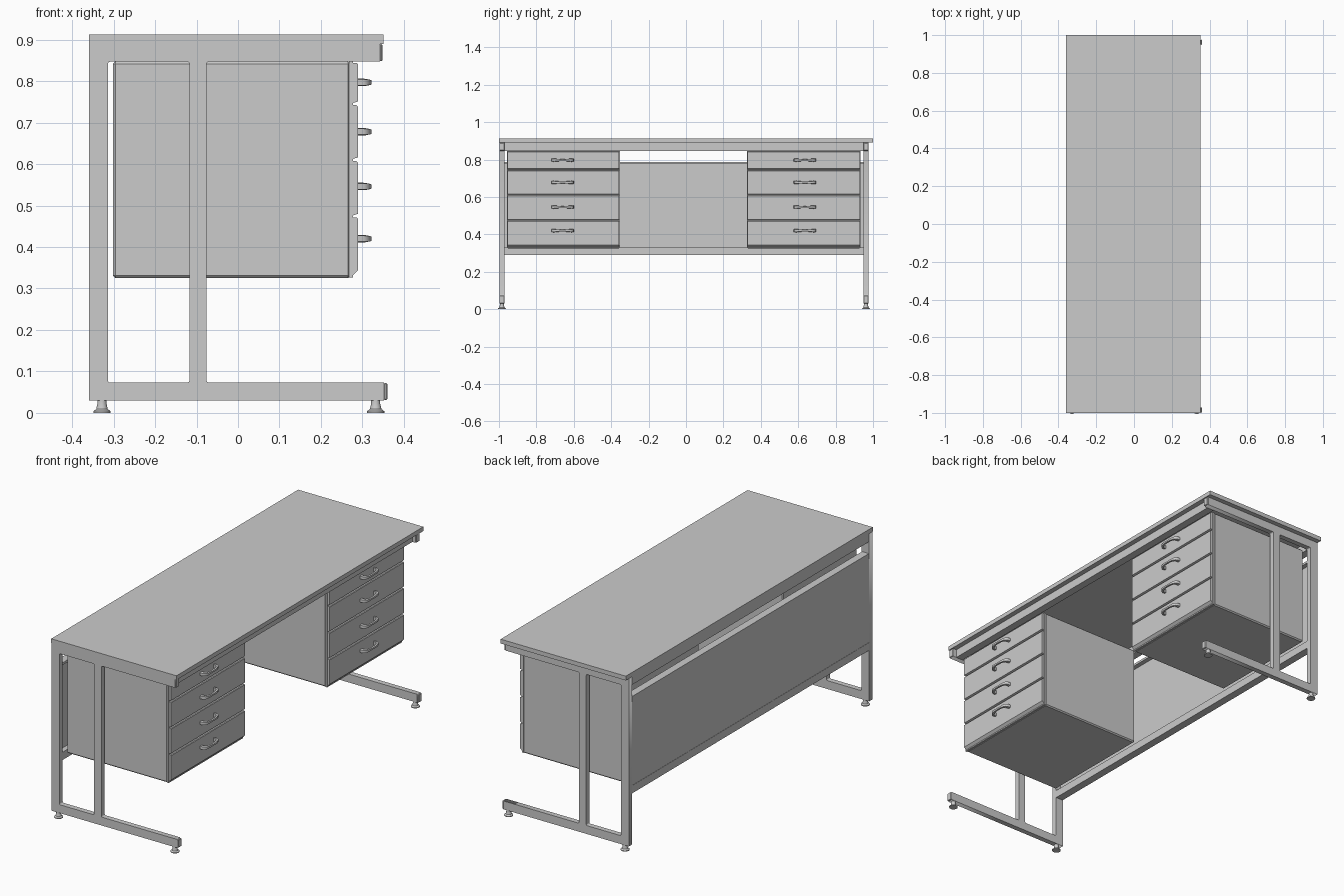
import bpy, bmesh, math
from mathutils import Vector, Matrix

if "Cube" in bpy.data.objects:
    bpy.data.objects.remove(bpy.data.objects["Cube"])


def finish(name, bm, smooth=False):
    bmesh.ops.recalc_face_normals(bm, faces=bm.faces)
    me = bpy.data.meshes.new(name)
    bm.to_mesh(me)
    bm.free()
    ob = bpy.data.objects.new(name, me)
    bpy.context.collection.objects.link(ob)
    if smooth:
        bpy.ops.object.select_all(action='DESELECT')
        ob.select_set(True)
        bpy.context.view_layer.objects.active = ob
        bpy.ops.object.shade_smooth_by_angle(angle=math.radians(40))
    return ob


def box(name, x0, x1, y0, y1, z0, z1, bevel=0):
    bm = bmesh.new()
    bmesh.ops.create_cube(bm, size=1)
    for v in bm.verts:
        v.co = ((x0, x1)[v.co.x > 0], (y0, y1)[v.co.y > 0], (z0, z1)[v.co.z > 0])
    if bevel:
        bmesh.ops.bevel(bm, geom=bm.edges[:], offset=bevel, segments=1, affect='EDGES')
    return finish(name, bm)


def rounded(pts, corners, r=0.006, n=4):
    # polygon outline with the chosen corners filleted
    out = []
    for i, p in enumerate(pts):
        p = Vector(p)
        if i not in corners:
            out.append(p)
            continue
        a = p + (Vector(pts[i - 1]) - p).normalized() * r
        b = p + (Vector(pts[(i + 1) % len(pts)]) - p).normalized() * r
        c = a + b - p
        for k in range(n + 1):
            t = k / n * math.pi / 2
            out.append(c + (a - c) * math.cos(t) + (b - c) * math.sin(t))
    return out


def frame(name, y, half):
    # side frame: C-shaped outline with one window
    cu = bpy.data.curves.new(name, 'CURVE')
    cu.dimensions = '2D'
    cu.fill_mode = 'BOTH'
    cu.extrude = half
    outer = [(-.359, .03), (.352, .03), (.352, .073), (-.076, .073),
             (-.076, .847), (.342, .847), (.342, .89), (-.359, .89)]
    hole = [(-.314, .073), (-.117, .073), (-.117, .847), (-.314, .847)]
    for pts in (rounded(outer, (3, 4)), rounded(hole, (0, 1, 2, 3))):
        sp = cu.splines.new('POLY')
        sp.points.add(len(pts) - 1)
        for q, p in zip(sp.points, pts):
            q.co = (p.x, p.y, 0, 1)
        sp.use_cyclic_u = True
    ob = bpy.data.objects.new(name, cu)
    bpy.context.collection.objects.link(ob)
    ob.rotation_euler = (math.pi / 2, 0, 0)
    ob.location.y = y
    bpy.ops.object.select_all(action='DESELECT')
    ob.select_set(True)
    bpy.context.view_layer.objects.active = ob
    bpy.ops.object.convert(target='MESH')


def foot(name, x, y):
    # levelling foot: disc, flared cone and stem
    bm = bmesh.new()
    prof = [(.021, 0), (.021, .004), (.014, .009), (.011, .022), (.011, .031)]
    for (r0, z0), (r1, z1) in zip(prof, prof[1:]):
        bmesh.ops.create_cone(bm, segments=24, radius1=r0, radius2=r1, depth=z1 - z0,
                              cap_ends=(z0 == 0),
                              matrix=Matrix.Translation((x, y, (z0 + z1) / 2)))
    bmesh.ops.remove_doubles(bm, verts=bm.verts, dist=1e-5)
    finish(name, bm, True)


def handle(name, y, z):
    # bow handle: wide at the ends, waisted in the middle
    half = [(-.060, .289, -.047, .289, .009), (-.059, .304, -.047, .302, .009),
            (-.053, .314, -.043, .308, .0085), (-.040, .320, -.035, .312, .0075),
            (-.020, .322, -.020, .314, .006), (0, .322, 0, .314, .005)]
    st = half + [(-a, b, -c, d, h) for a, b, c, d, h in half[-2::-1]]
    bm = bmesh.new()
    rings = []
    for yo, xo, yi, xi, h in st:
        rings.append([bm.verts.new(c) for c in (
            (xo, y + yo, z - h * .8), (xo, y + yo, z + h * .8),
            (xi, y + yi, z + h), (xi, y + yi, z - h))])
    for a, b in zip(rings, rings[1:]):
        for i in range(4):
            j = (i + 1) % 4
            bm.faces.new((a[i], a[j], b[j], b[i]))
    bm.faces.new(rings[0])
    bm.faces.new(rings[-1])
    finish(name, bm, True)


def drawer_front(name, y0, y1, z0, z1, slant):
    # front panel whose lower edge slopes back
    prof = [(.276, z0), (.289, z0 + slant), (.289, z1 - .003), (.286, z1), (.276, z1)]
    bm = bmesh.new()
    f = bm.faces.new([bm.verts.new((x, y0, z)) for x, z in prof])
    ext = bmesh.ops.extrude_face_region(bm, geom=[f])
    vs = [v for v in ext['geom'] if isinstance(v, bmesh.types.BMVert)]
    bmesh.ops.translate(bm, verts=vs, vec=(0, y1 - y0, 0))
    finish(name, bm)


# worktop
box("worktop", -.359, .351, -1, 1, .89, .912)

# side frames with end caps and feet
for side, y in (("near", -.9845), ("far", .962)):
    frame(side + "_side_frame", y, .0135)
    box(side + "_top_cap", .342, .348, y - .0135, y + .0135, .848, .889, .002)
    box(side + "_base_cap", .352, .36, y - .0135, y + .0135, .031, .072, .002)
    foot(side + "_back_foot", -.328, y)
    foot(side + "_front_foot", .332, y)

# cross rails
Y0, Y1 = -.971, .9485
box("front_top_rail", .285, .325, Y0, Y1, .847, .89)
box("back_top_rail", -.357, -.316, Y0, Y1, .847, .89)
box("back_lower_rail", -.357, -.316, Y0, Y1, .29, .33)

# modesty panel with folded top
box("back_panel", -.357, -.342, Y0, Y1, .331, .787)
box("back_panel_top_flange", -.342, -.318, Y0, Y1, .775, .787)

# drawer pedestals
levels = [.847, .745, .61, .474, .329]
for side, y0, y1, yh in (("near", -.957, -.354, -.66), ("far", .326, .934, .636)):
    box(side + "_pedestal", -.302, .271, y0, y1, .325, .847, .006)
    box(side + "_pedestal_front_frame", .268, .277, y0, y1, .326, .847)
    for i, zh in enumerate((.797, .678, .546, .42)):
        n = f"{side}_drawer_{i + 1}"
        drawer_front(n, y0 + .003, y1 - .003, levels[i + 1] + .002, levels[i] - .003,
                     .013 if i == 3 else .004)
        handle(n + "_handle", yh, zh)
